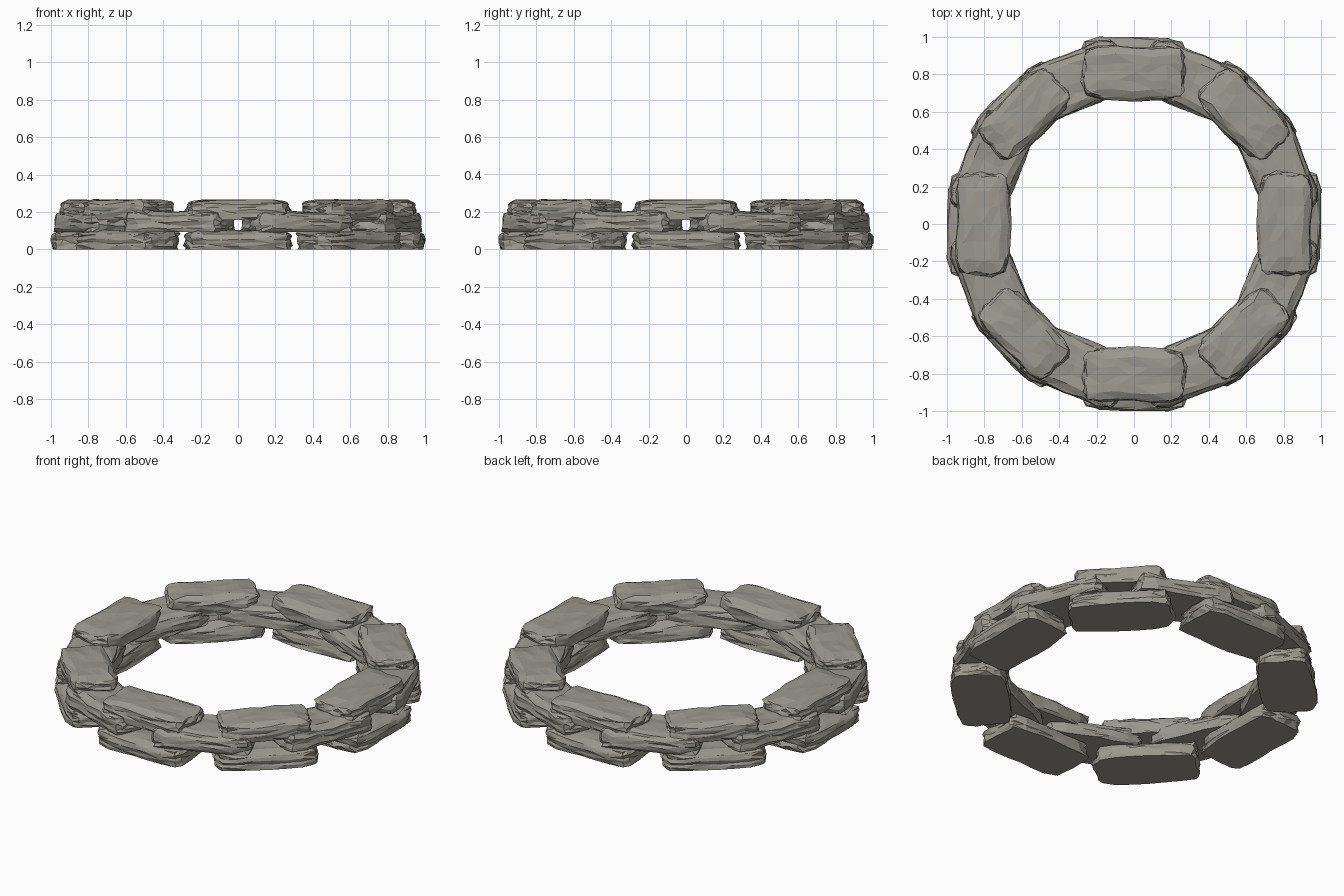
import bpy, bmesh, math, random
from mathutils import Vector, noise

if "Cube" in bpy.data.objects:
    bpy.data.objects.remove(bpy.data.objects["Cube"])

stone_mat = bpy.data.materials.new("warm grey stone")
stone_mat.diffuse_color = (0.33, 0.318, 0.272, 1)
stone_mat.use_nodes = True
stone_mat.node_tree.nodes["Principled BSDF"].inputs["Base Color"].default_value = stone_mat.diffuse_color


def stone_mesh(name, length, width, height, seed):
    """Rough slab: flat underside, domed chipped top. x = length, y = radial."""
    rng = random.Random(seed)
    bm = bmesh.new()
    bmesh.ops.create_cube(bm, size=2)
    bmesh.ops.subdivide_edges(bm, edges=bm.edges[:], cuts=5, use_grid_fill=True)
    half = Vector((length / 2, width / 2, height / 2))
    r_edge = 0.05
    offset = Vector((seed * 7.3, seed * 3.1, seed * 1.7))
    for v in bm.verts:
        floor = v.co.z < -0.99
        r_plan = 0.05 if floor else 0.08
        p = Vector((v.co[i] * half[i] for i in range(3)))
        # round the corners in plan
        cx = max(-half.x + r_plan, min(half.x - r_plan, p.x))
        cy = max(-half.y + r_plan, min(half.y - r_plan, p.y))
        d = Vector((p.x - cx, p.y - cy))
        if d.length > r_plan:
            d *= r_plan / d.length
        p.x, p.y = cx + d.x, cy + d.y
        # pull the upper edges in
        inner = Vector((max(-half.x + r_edge, min(half.x - r_edge, p.x)),
                        max(-half.y + r_edge, min(half.y - r_edge, p.y)),
                        min(half.z - r_edge, p.z)))
        d = p - inner
        if d.length > r_edge and not floor:
            p = inner + d * (r_edge / d.length)
        if floor:
            p.x *= 0.97
            p.y *= 0.97
        # broad lumps plus small chips
        n = noise.noise_vector(Vector((p.x * 5, p.y * 7, p.z * 9)) + offset)
        p.x += n.x * 0.016 + rng.uniform(-0.010, 0.010)
        p.y += n.y * 0.014 + rng.uniform(-0.006, 0.006)
        p.z += n.z * 0.006 + rng.uniform(-0.005, 0.004)
        p.z = -half.z if floor else max(p.z, -half.z + 0.008)
        v.co = p + Vector((0, 0, half.z))
    # irregular triangular facets
    bmesh.ops.triangulate(bm, faces=bm.faces[:])
    bmesh.ops.recalc_face_normals(bm, faces=bm.faces[:])
    me = bpy.data.meshes.new(name)
    bm.to_mesh(me)
    bm.free()
    me.materials.append(stone_mat)
    return me


# course: name, first angle, base z, height,
# then (inner radius, outer radius, length) for the even and the odd stones
courses = [
    ("bottom_stone", 0.0, 0.0, 0.102, [(0.685, 0.992, 0.56), (0.69, 0.99, 0.56)]),
    ("middle_stone", 22.5, 0.093, 0.108, [(0.67, 0.972, 0.56)] * 2),
    ("top_stone", 0.0, 0.156, 0.108, [(0.665, 0.952, 0.54), (0.70, 0.965, 0.50)]),
]
for k, (name, start, z, h, sizes) in enumerate(courses):
    shapes = [stone_mesh(name, ln, r1 - r0, h, k * 2 + j + 1)
              for j, (r0, r1, ln) in enumerate(sizes)]
    for i in range(8):
        a = math.radians(start + i * 45)
        ob = bpy.data.objects.new(f"{name}_{i + 1}", shapes[i % 2])
        r = (sizes[i % 2][0] + sizes[i % 2][1]) / 2
        ob.location = (r * math.cos(a), r * math.sin(a), z)
        ob.rotation_euler = (0, 0, a - math.pi / 2)
        bpy.context.collection.objects.link(ob)
